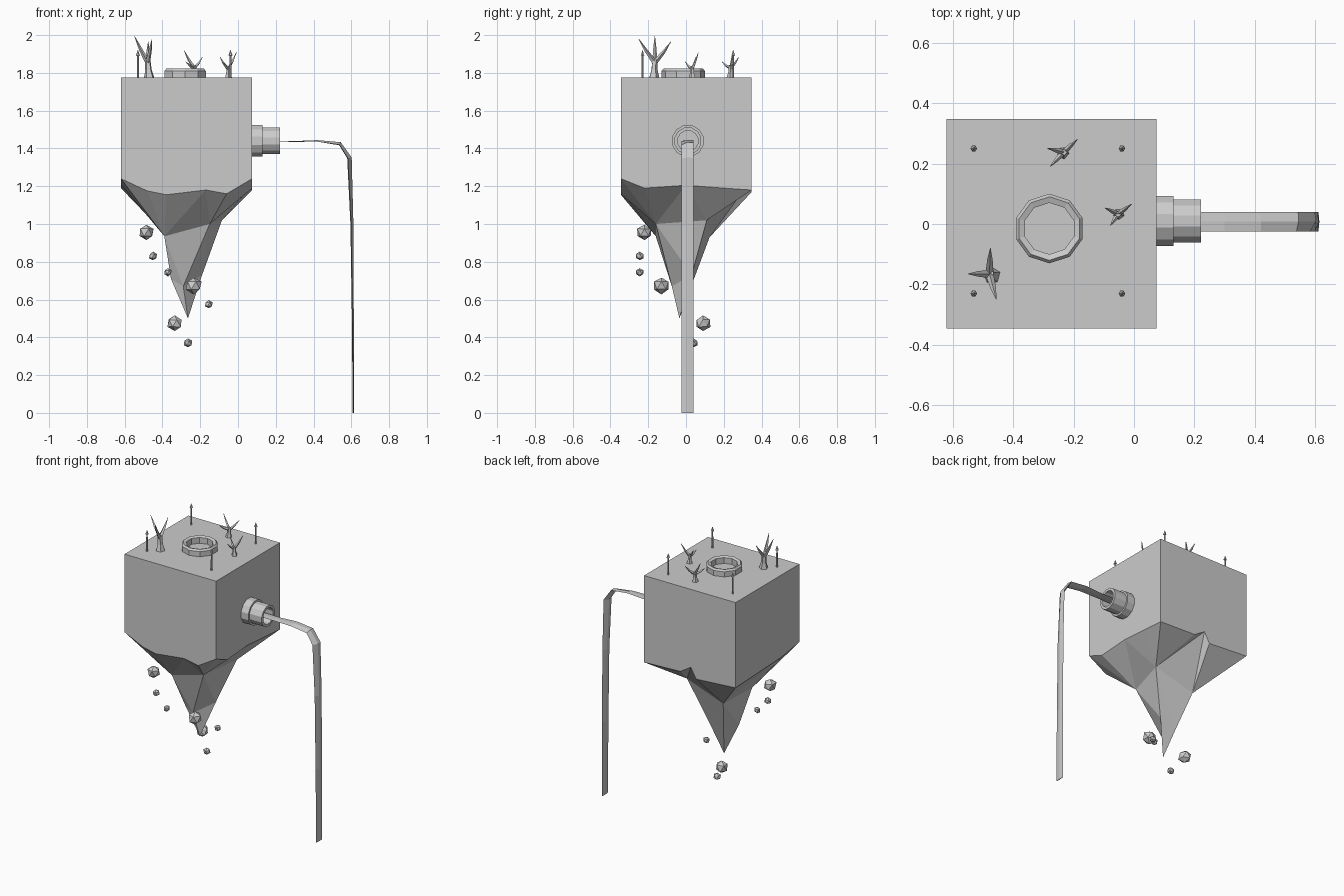
import bpy, bmesh, math, random
from mathutils import Vector, Matrix

random.seed(4)
cube = bpy.data.objects.get("Cube")
if cube:
    bpy.data.objects.remove(cube, do_unlink=True)

grey = bpy.data.materials.new("plain_grey")
grey.use_nodes = True
grey.diffuse_color = (0.6, 0.6, 0.6, 1)
grey.node_tree.nodes["Principled BSDF"].inputs["Base Color"].default_value = (0.6, 0.6, 0.6, 1)


def finish(name, bm):
    bmesh.ops.recalc_face_normals(bm, faces=bm.faces)
    mesh = bpy.data.meshes.new(name)
    bm.to_mesh(mesh)
    bm.free()
    mesh.materials.append(grey)
    obj = bpy.data.objects.new(name, mesh)
    bpy.context.scene.collection.objects.link(obj)
    return obj


def loft(bm, rings, closed=False):
    """Skin equal-sized rings; cap the ends, or join last to first."""
    loops = [[bm.verts.new(p) for p in ring] for ring in rings]
    pairs = list(zip(loops, loops[1:]))
    if closed:
        pairs.append((loops[-1], loops[0]))
    else:
        bm.faces.new(loops[0])
        bm.faces.new(loops[-1])
    for a, b in pairs:
        for i in range(len(a)):
            j = (i + 1) % len(a)
            bm.faces.new((a[i], a[j], b[j], b[i]))


def limb(bm, points, radii, sides=5):
    """Tapered branch along a path."""
    rings = []
    for i, p in enumerate(points):
        d = Vector(points[min(i + 1, len(points) - 1)]) - Vector(points[max(i - 1, 0)])
        turn = d.to_track_quat('Z', 'Y')
        rings.append([Vector(p) + turn @ Vector((radii[i] * math.cos(a), radii[i] * math.sin(a), 0))
                      for a in (math.tau * k / sides for k in range(sides))])
    loft(bm, rings)


def hollow(name, profile, sides, matrix):
    """Spin a closed (radius, height) profile into a ring."""
    bm = bmesh.new()
    rings = []
    for r, h in profile:
        rings.append([matrix @ Vector((r * math.cos(a), r * math.sin(a), h))
                      for a in (math.tau * (k + 0.5) / sides for k in range(sides))])
    loft(bm, rings, closed=True)
    return finish(name, bm)


# Block and rock share a jagged seam, listed side by side
X0, X1, Y0, Y1, TOP = -0.62, 0.075, -0.345, 0.348, 1.775
seam = [
    [(X0, Y0, 1.24), (-0.48, Y0, 1.175), (-0.38, Y0, 1.155), (-0.17, Y0, 1.18), (-0.06, Y0, 1.16)],
    [(X1, Y0, 1.24), (X1, -0.22, 1.19), (X1, 0, 1.205), (X1, 0.2, 1.19)],
    [(X1, Y1, 1.18), (-0.2, Y1, 1.19), (-0.28, Y1, 1.24), (-0.32, Y1, 1.17)],
    [(X0, Y1, 1.19), (X0, 0.1, 1.2), (X0, -0.15, 1.21)],
]
corners = [(X0, Y0), (X1, Y0), (X1, Y1), (X0, Y1)]

bm = bmesh.new()
lid = [bm.verts.new((x, y, TOP)) for x, y in corners]
low = [[bm.verts.new(p) for p in side] for side in seam]
bm.faces.new(lid)
for k in range(4):
    n = (k + 1) % 4
    bm.faces.new([lid[k]] + low[k] + [low[n][0], lid[n]])
finish("main_block", bm)

# Rock underside tapering to a point
bm = bmesh.new()
low = [[bm.verts.new(p) for p in side] for side in seam]
mid = [bm.verts.new(p) for p in
       [(-0.39, -0.16, 0.935), (-0.15, -0.16, 1.0), (-0.085, 0.11, 1.02), (-0.37, 0.125, 0.93)]]
shaft = [bm.verts.new(p) for p in
         [(-0.355, -0.07, 0.71), (-0.29, -0.075, 0.67), (-0.19, 0.03, 0.73), (-0.31, 0.035, 0.69)]]
tip = bm.verts.new((-0.265, -0.035, 0.5))
for k in range(4):
    n = (k + 1) % 4
    run = low[k] + [low[n][0]]
    half = len(run) // 2
    for i in range(len(run) - 1):
        bm.faces.new((run[i], run[i + 1], mid[k] if i < half else mid[n]))
    bm.faces.new((run[half], mid[n], mid[k]))
    bm.faces.new((mid[k], mid[n], shaft[n]))
    bm.faces.new((mid[k], shaft[n], shaft[k]))
    bm.faces.new((shaft[k], shaft[n], tip))
finish("rock_underside", bm)

# Stone rim on top, outlet pipe with flange on the side
hollow("well_rim", [(0.085, 0), (0.115, 0), (0.115, 0.04), (0.105, 0.052), (0.085, 0.045)], 10,
       Matrix.Translation((-0.28, -0.015, 1.77)))
sideways = Matrix.Translation((0.07, 0.01, 1.44)) @ Matrix.Rotation(math.pi / 2, 4, 'Y')
hollow("outlet_pipe", [(0.055, 0), (0.086, 0), (0.086, 0.06), (0.073, 0.06), (0.073, 0.152), (0.055, 0.152)],
       12, sideways)

# Thin ribbon of water: x, z, half thickness across the flow, sideways twist
bm = bmesh.new()
flow = [(0.08, 1.44, 0.002, 0), (0.3, 1.437, 0.002, 0), (0.42, 1.44, 0.004, 0.004),
        (0.54, 1.425, 0.009, 0.006), (0.59, 1.35, 0.012, 0.008), (0.603, 1.0, 0.008, 0.004),
        (0.608, 0.5, 0.005, 0.002), (0.61, 0.0, 0.003, 0)]
rings = []
for i, (x, z, t, twist) in enumerate(flow):
    a, b = flow[max(i - 1, 0)], flow[min(i + 1, len(flow) - 1)]
    along = Vector((b[0] - a[0], 0, b[1] - a[1])).normalized()
    out = Vector((-along.z, 0, along.x))
    c = Vector((x, 0.008, z))
    if i == len(flow) - 1:
        out = Vector((1, 0, 0))
    side = Vector((0, 0.032, 0))
    rings.append([c + side + out * twist, c + out * t, c - side - out * twist, c - out * t])
loft(bm, rings)
finish("water_stream", bm)

# Floating stones
stones = [(-0.485, -0.22, 0.955, 0.043), (-0.45, -0.245, 0.83, 0.023), (-0.37, -0.245, 0.745, 0.022),
          (-0.235, -0.13, 0.675, 0.045), (-0.155, 0.0, 0.575, 0.023), (-0.335, 0.09, 0.475, 0.043),
          (-0.265, 0.04, 0.37, 0.024)]
for x, y, z, r in stones:
    bm = bmesh.new()
    bmesh.ops.create_icosphere(bm, subdivisions=1, radius=r)
    for v in bm.verts:
        v.co = v.co * random.uniform(0.9, 1.08) + Vector((x, y, z))
    finish("floating_stone", bm)

# Bare trees: base, fork, trunk radius, branch tips
trees = [
    ((-0.47, -0.17), (-0.478, -0.165, 1.87), 0.03,
     [(-0.475, -0.08, 1.965), (-0.548, -0.165, 1.995), (-0.455, -0.25, 1.98)]),
    ((-0.235, 0.235), (-0.232, 0.238, 1.84), 0.022,
     [(-0.187, 0.28, 1.885), (-0.286, 0.25, 1.92), (-0.277, 0.19, 1.86)]),
    ((-0.05, 0.033), (-0.052, 0.033, 1.835), 0.02,
     [(-0.008, 0.066, 1.91), (-0.096, 0.053, 1.885), (-0.078, -0.005, 1.86)]),
]
for (x, y), fork, r, tips in trees:
    bm = bmesh.new()
    f = Vector(fork)
    base = Vector((x, y, TOP - 0.005))
    limb(bm, [base, base.lerp(f, 0.45), f], [r, r * 0.6, r * 0.5])
    for t in map(Vector, tips):
        bend = f.lerp(t, 0.55) - Vector((0, 0, 0.012))
        limb(bm, [f - Vector((0, 0, 0.015)), bend, t], [r * 0.45, r * 0.3, 0.001], 4)
    finish("bare_tree", bm)

# Corner posts with arrow tips
for x in (-0.53, -0.04):
    for y in (-0.23, 0.25):
        bm = bmesh.new()
        limb(bm, [(x, y, z) for z in (TOP - 0.005, 1.89, 1.892, 1.92)], [0.006, 0.005, 0.011, 0.001], 6)
        finish("corner_post", bm)
